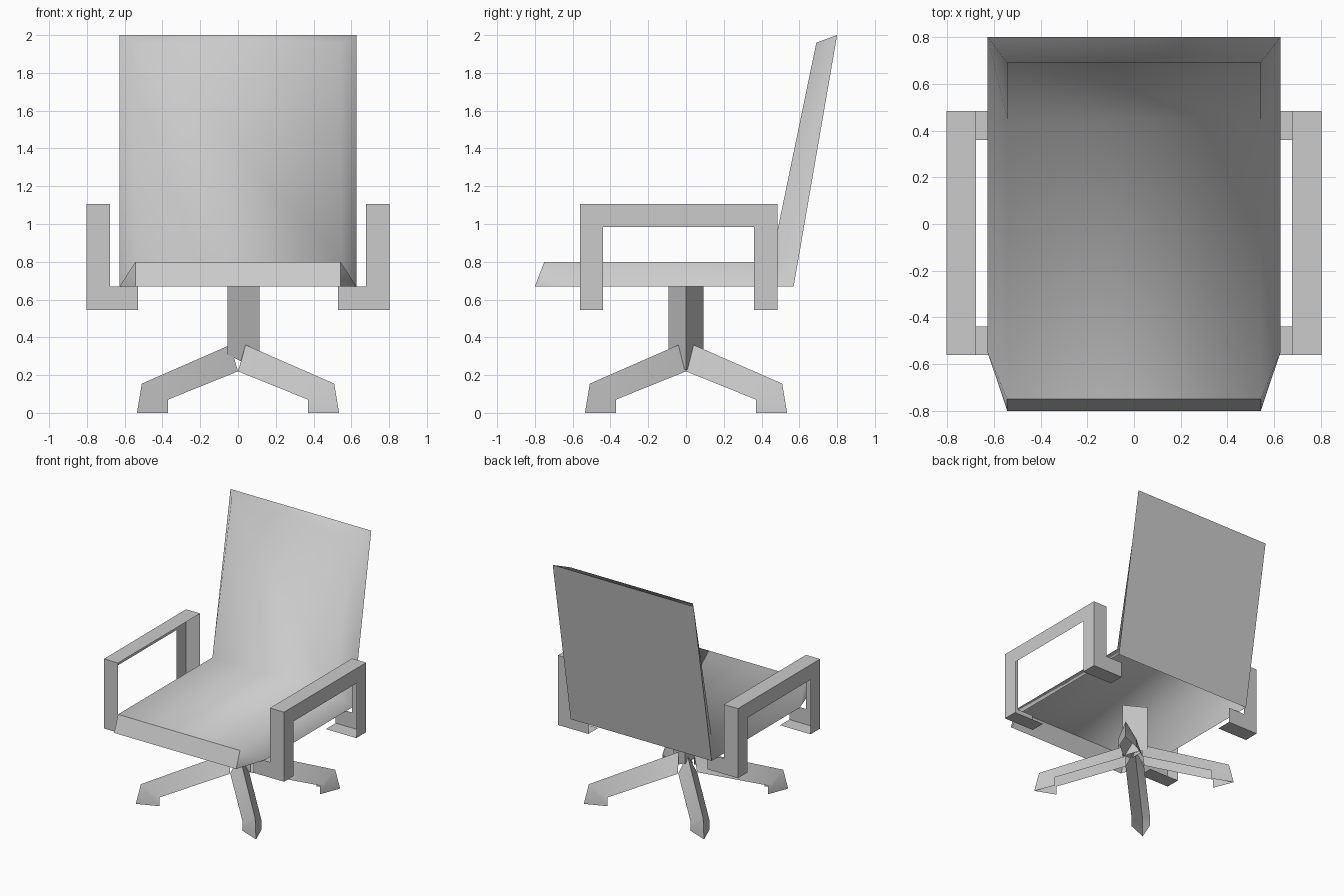
import bpy, bmesh, math

if "Cube" in bpy.data.objects:
    bpy.data.objects.remove(bpy.data.objects["Cube"])


def make(name, verts, faces, smooth=(), split=()):
    """Mesh object from points and faces; faces in smooth are smooth shaded, edges in split stay sharp."""
    me = bpy.data.meshes.new(name)
    me.from_pydata(verts, [], faces)
    bm = bmesh.new()
    bm.from_mesh(me)
    bmesh.ops.recalc_face_normals(bm, faces=bm.faces)
    bm.faces.ensure_lookup_table()
    for i in smooth:
        bm.faces[i].smooth = True
    for e in bm.edges:
        ids = {v.index for v in e.verts}
        e.smooth = all(f.smooth for f in e.link_faces) and ids not in [set(s) for s in split]
    bm.to_mesh(me)
    bm.free()
    ob = bpy.data.objects.new(name, me)
    bpy.context.collection.objects.link(ob)
    return ob


# Seat and backrest: one padded shell, narrower on the sitting side, open underneath
half = [(.543, -.80, .67), (.627, -.55, .67), (.627, .57, .67), (.627, .80, 2.0),
        (.543, -.75, .80), (.543, .45, .80), (.543, .69, 1.96)]
n = len(half)
verts = half + [(-x, y, z) for x, y, z in half]


def across(a, b):
    return [a, b, b + n, a + n]


faces = [across(4, 5), across(5, 6), across(6, 3),            # seat top, back front, top edge
         across(3, 2), across(0, 4)]                          # back rear, front
sides = [[0, 1, 4], [1, 2, 5, 4], [2, 3, 6, 5]]
faces += sides + [[i + n for i in reversed(f)] for f in sides]
make("seat_and_back", verts, faces, smooth=[0, 1, 2, 5, 6, 7, 8, 9, 10])

# Armrests: folded shells, open towards the seat
Y0, Y1, Y2, Y3 = -.56, -.44, .36, .485
XO, XI, XF = .802, .677, .53
ZB, ZF, ZR, ZT = .545, .67, .985, 1.105
for side, s in (("right", 1), ("left", -1)):
    v, f = [], []

    def face(pts):
        f.append(list(range(len(v), len(v) + len(pts))))
        v.extend((s * x, y, z) for x, y, z in pts)

    face([(XO, y, z) for y, z in ((Y0, ZB), (Y1, ZB), (Y1, ZR), (Y2, ZR),
                                  (Y2, ZB), (Y3, ZB), (Y3, ZT), (Y0, ZT))])
    face([(XO, Y0, ZT), (XO, Y3, ZT), (XI, Y3, ZT), (XI, Y0, ZT)])
    for end, a, b in ((Y0, Y0, Y1), (Y3, Y2, Y3)):
        face([(x, end, z) for x, z in ((XO, ZB), (XO, ZT), (XI, ZT), (XI, ZF),
                                       (XF, ZF), (XF, ZB))])
        face([(XO, a, ZB), (XO, b, ZB), (XF, b, ZB), (XF, a, ZB)])
    arm = make("armrest_" + side, v, f)
    bm = bmesh.new()
    bm.from_mesh(arm.data)
    bmesh.ops.remove_doubles(bm, verts=bm.verts, dist=1e-4)
    bmesh.ops.recalc_face_normals(bm, faces=bm.faces)
    # open shell: make the outer wall face outward
    outer = max(bm.faces, key=lambda q: s * q.calc_center_median().x)
    if outer.normal.x * s < 0:
        bmesh.ops.reverse_faces(bm, faces=bm.faces)
    bm.to_mesh(arm.data)
    bm.free()

# Three-sided pedestal column with a slanted open foot
tri = [(.113 * math.cos(a), .108 * math.sin(a)) for a in (0, math.tau / 3, 2 * math.tau / 3)]
low = [.225, .31, .31]
make("column", [(x, y, z) for (x, y), z in zip(tri, low)] + [(x, y, .67) for x, y in tri],
     [[i, (i + 1) % 3, (i + 1) % 3 + 3, i + 3] for i in range(3)])

# Four diagonal legs: two sides folded along a ridge, open underneath
W = .07
ridge = [(.057, .36), (.72, .155), (.757, 0)]
under = [(W, .22), (.595, .07), (.595, 0)]
lv = [(r, 0, z) for r, z in ridge]
for w in (W, -W):
    lv += [(r, w, z) for r, z in under]
lf = []
for i in (0, 1):
    lf += [[i, i + 1, i + 4, i + 3], [i, i + 6, i + 7, i + 1]]
for k in range(4):
    leg = make(f"leg_{k + 1}", lv, lf, smooth=range(4), split=[(0, 1), (1, 2)])
    leg.rotation_euler.z = math.radians(45 + 90 * k)
